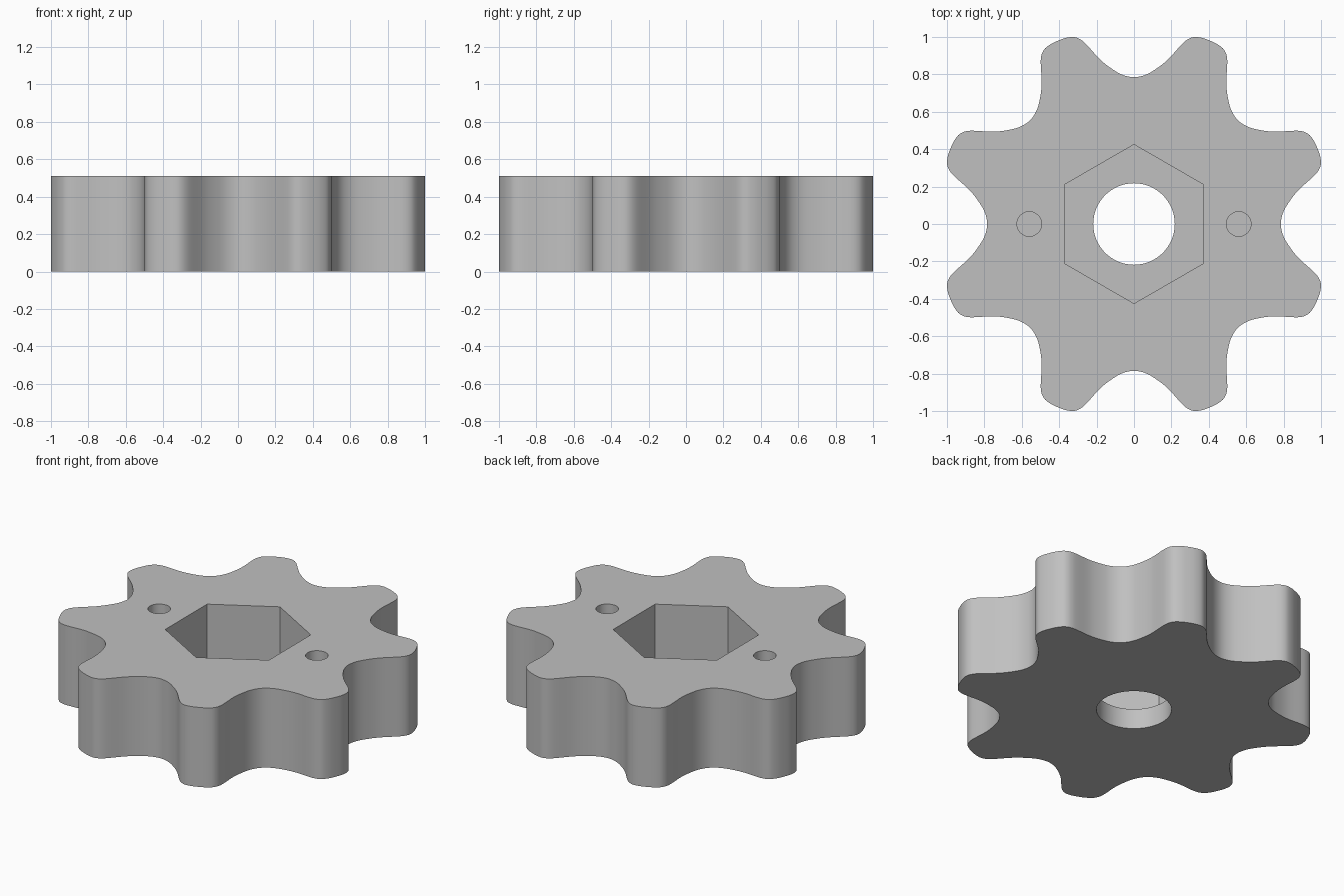
import bpy, bmesh, math
from mathutils import Vector

if "Cube" in bpy.data.objects:
    bpy.data.objects.remove(bpy.data.objects["Cube"])

HEIGHT = 0.51
FLOOR = 0.13          # thickness left under the hexagonal pocket
TEETH = 8

grey = bpy.data.materials.new("plain grey")
grey.diffuse_color = (0.53, 0.53, 0.53, 1)
grey.use_nodes = True
grey.node_tree.nodes["Principled BSDF"].inputs["Base Color"].default_value = grey.diffuse_color


def prism(name, outline, z0, z1):
    """Extrude a closed 2D outline between two heights."""
    bm = bmesh.new()
    face = bm.faces.new([bm.verts.new((x, y, z0)) for x, y in outline])
    out = bmesh.ops.extrude_face_region(bm, geom=[face])
    top = [v for v in out["geom"] if isinstance(v, bmesh.types.BMVert)]
    bmesh.ops.translate(bm, verts=top, vec=(0, 0, z1 - z0))
    bmesh.ops.recalc_face_normals(bm, faces=bm.faces)
    mesh = bpy.data.meshes.new(name)
    bm.to_mesh(mesh)
    bm.free()
    mesh.materials.append(grey)
    obj = bpy.data.objects.new(name, mesh)
    bpy.context.collection.objects.link(obj)
    return obj


def polygon(radius, sides, cx=0, start=0):
    return [(cx + radius * math.cos(start + math.tau * i / sides),
             radius * math.sin(start + math.tau * i / sides)) for i in range(sides)]


def smooth_loop(pts, steps):
    """Closed Catmull-Rom curve through the points."""
    res, n = [], len(pts)
    for i in range(n):
        a, b, c, d = (pts[(i + k) % n] for k in (-1, 0, 1, 2))
        for s in range(steps):
            t = s / steps
            res.append(0.5 * (2 * b + (c - a) * t + (2 * a - 5 * b + 4 * c - d) * t * t
                              + (3 * b - a - 3 * c + d) * t ** 3))
    return res


# Half a tooth, from valley centre to tooth tip (across, outward)
half = [Vector(p) for p in [(0, .785), (.06, .797), (.116, .828), (.181, .879), (.25, .955),
                            (.278, .981), (.303, .995), (.33, 1.0), (.368, .994)]]
polar = [(math.atan2(p.x, p.y), p.length) for p in half]
tip = math.pi / TEETH
sector = polar + [(tip, 1.061)] + [(2 * tip - a, r) for a, r in reversed(polar[1:])]
ring = [Vector((r * math.cos(a + 2 * tip * k), r * math.sin(a + 2 * tip * k)))
        for k in range(TEETH) for a, r in sector]

# Toothed wheel body
wheel = prism("toothed_wheel", smooth_loop(ring, 4), 0, HEIGHT)

# Round bore, hexagonal pocket and two blind pin holes
cutters = [
    prism("bore_cutter", polygon(0.218, 64), -0.1, HEIGHT + 0.1),
    prism("hex_pocket_cutter", polygon(0.425, 6, start=math.pi / 6), FLOOR, HEIGHT + 0.1),
    prism("pin_hole_cutter_left", polygon(0.066, 32, -0.56), FLOOR, HEIGHT + 0.1),
    prism("pin_hole_cutter_right", polygon(0.066, 32, 0.56), FLOOR, HEIGHT + 0.1),
]
bpy.context.view_layer.objects.active = wheel
wheel.select_set(True)
for cutter in cutters:
    mod = wheel.modifiers.new(cutter.name, 'BOOLEAN')
    mod.operation, mod.solver, mod.object = 'DIFFERENCE', 'EXACT', cutter
    bpy.ops.object.modifier_apply(modifier=mod.name)
for cutter in cutters:
    bpy.data.objects.remove(cutter)

# Rounded walls smooth, rims and pocket corners sharp
bpy.ops.object.shade_smooth_by_angle(angle=math.radians(35))
